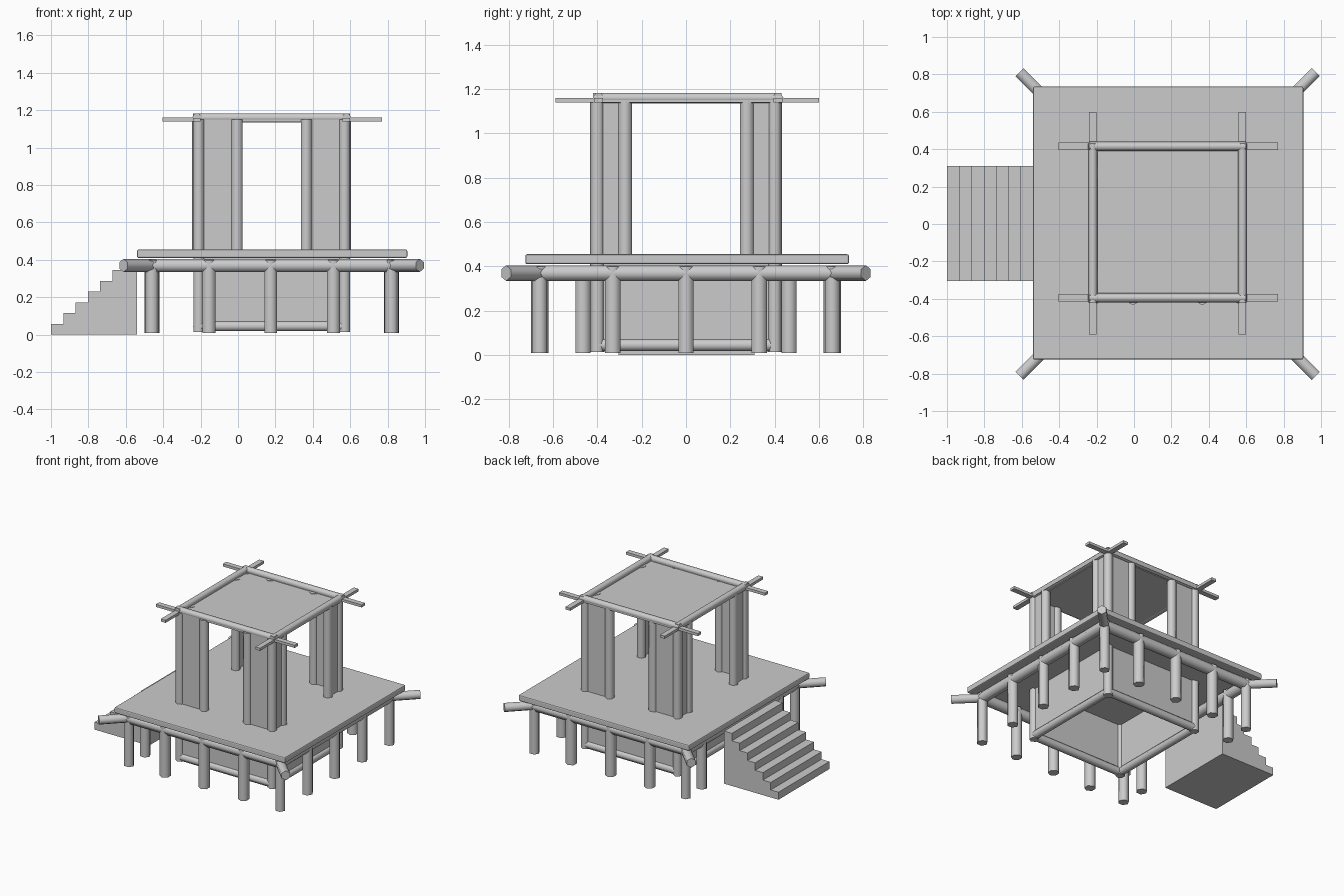
import bpy, bmesh, math
from mathutils import Vector, Matrix

if "Cube" in bpy.data.objects:
    bpy.data.objects.remove(bpy.data.objects["Cube"], do_unlink=True)

CX = 0.18            # centre of the platform and tower in x
X, Y, Z = Vector((1, 0, 0)), Vector((0, 1, 0)), Vector((0, 0, 1))


def finish(name, bm, smooth=None):
    bmesh.ops.recalc_face_normals(bm, faces=bm.faces)
    mesh = bpy.data.meshes.new(name)
    bm.to_mesh(mesh)
    bm.free()
    obj = bpy.data.objects.new(name, mesh)
    bpy.context.collection.objects.link(obj)
    if smooth:
        bpy.ops.object.select_all(action='DESELECT')
        obj.select_set(True)
        bpy.context.view_layer.objects.active = obj
        bpy.ops.object.shade_smooth_by_angle(angle=math.radians(smooth))
    return obj


def rod(name, p, q, r, side):
    """Six-sided log from p to q with one ridge pointing along side."""
    p, q = Vector(p), Vector(q)
    d = (q - p).normalized()
    frame = Matrix((side, d.cross(side), d)).transposed().to_4x4()
    bm = bmesh.new()
    bmesh.ops.create_cone(bm, cap_ends=True, segments=6, radius1=r, radius2=r,
                          depth=(q - p).length,
                          matrix=Matrix.Translation((p + q) / 2) @ frame)
    # create_cone may start its ring off the local x axis, so line it up
    return finish(name, bm, 65)


def box(name, lo, hi, bevel=0):
    lo, hi = Vector(lo), Vector(hi)
    bm = bmesh.new()
    bmesh.ops.create_cube(bm, size=1, matrix=Matrix.Translation((lo + hi) / 2)
                          @ Matrix.Diagonal((*(hi - lo), 1)))
    obj = finish(name, bm)
    if bevel:
        mod = obj.modifiers.new("soft_edge", 'BEVEL')
        mod.width, mod.segments = bevel, 2
    return obj


# Platform slab
box("platform", (-0.54, -0.725, 0.41), (0.905, 0.735, 0.455), 0.008)

# Ring of beams, outer posts and corner logs below the platform
RX, RY = 0.64, 0.66
for s in (-1, 1):
    rod("ring_beam_x", (CX - RX, s * RY, 0.37), (CX + RX, s * RY, 0.37), 0.04, Z)
    rod("ring_beam_y", (CX + s * RX, -RY, 0.37), (CX + s * RX, RY, 0.37), 0.04, Z)
    for x in (-0.155, 0.175, 0.51):
        rod("outer_post", (x, s * RY, 0.01), (x, s * RY, 0.4), 0.04, X)
    for t in (-1, 1):
        x, y = CX + s * RX, t * RY
        rod("corner_post", (x, y, 0.01), (x, y, 0.4), 0.038, Y)
        rod("corner_log", (x, y, 0.37), (CX + s * 0.792, t * 0.812, 0.37), 0.035,
            Vector((-t, s, 0)).normalized())
for y in (-0.33, 0, 0.33):
    rod("side_post", (CX + RX, y, 0.01), (CX + RX, y, 0.4), 0.04, Y)
for y in (-0.465, 0.465):
    rod("stair_post", (CX - RX, y, 0.01), (CX - RX, y, 0.4), 0.04, Y)

# Tower: corner columns, base beams, base walls, wall panels and top beams
TX, TY = 0.39, 0.4
for s in (-1, 1):
    x, y = CX + s * TX, s * TY
    rod("base_beam_x", (CX - TX, y, 0.045), (CX + TX, y, 0.045), 0.03, Z)
    rod("base_beam_y", (x, -TY, 0.045), (x, TY, 0.045), 0.03, Z)
    box("base_wall_x", (CX - TX, y - 0.01, 0.05), (CX + TX, y + 0.01, 0.41))
    box("base_wall_y", (x - 0.01, -TY, 0.05), (x + 0.01, TY, 0.41))

    for t in (-1, 1):
        cx, cy = CX + s * TX, t * TY
        rod("column", (cx, cy, 0.015), (cx, cy, 1.15), 0.033, X)
        # Door posts on the front and back, with a panel to the column
        px = CX + s * 0.185
        rod("door_post_x", (px, cy, 0.44), (px, cy, 1.15), 0.034, X)
        box("panel_x", (min(px, cx), cy - 0.012, 0.44),
            (max(px, cx), cy + 0.012, 1.14))
        # Door posts on the two sides
        py = t * 0.275
        rod("door_post_y", (cx, py, 0.44), (cx, py, 1.15), 0.035, Y)
        box("panel_y", (cx - 0.012, min(py, cy), 0.44),
            (cx + 0.012, max(py, cy), 1.14))

    bx, by = CX + s * 0.4, s * 0.405 + 0.01
    rod("top_beam_x", (CX - 0.42, by, 1.16), (CX + 0.42, by, 1.16), 0.025, Z)
    rod("top_beam_y", (bx, -0.42, 1.16), (bx, 0.43, 1.16), 0.025, Z)
    box("top_board_x", (CX - 0.585, by - 0.02, 1.14), (CX + 0.59, by + 0.02, 1.16))
    box("top_board_y", (bx - 0.02, -0.59, 1.139), (bx + 0.02, 0.6, 1.159))

# Ceiling panel set into the top frame
box("roof_panel", (CX - 0.385, -0.385, 1.135), (CX + 0.385, 0.4, 1.147))

# Staircase: stepped side profile pushed across its width
STEPS, RUN, RISE = 7, 0.46 / 7, 0.0575
profile = [(-1, 0)]
for i in range(STEPS):
    profile += [(-1 + i * RUN, (i + 1) * RISE), (-1 + (i + 1) * RUN, (i + 1) * RISE)]
profile.append((-0.54, 0))
bm = bmesh.new()
face = bm.faces.new([bm.verts.new((x, -0.305, z)) for x, z in profile])
ext = bmesh.ops.extrude_face_region(bm, geom=[face], use_keep_orig=True)
bmesh.ops.translate(bm, vec=(0, 0.615, 0),
                    verts=[v for v in ext["geom"] if isinstance(v, bmesh.types.BMVert)])
finish("staircase", bm)
